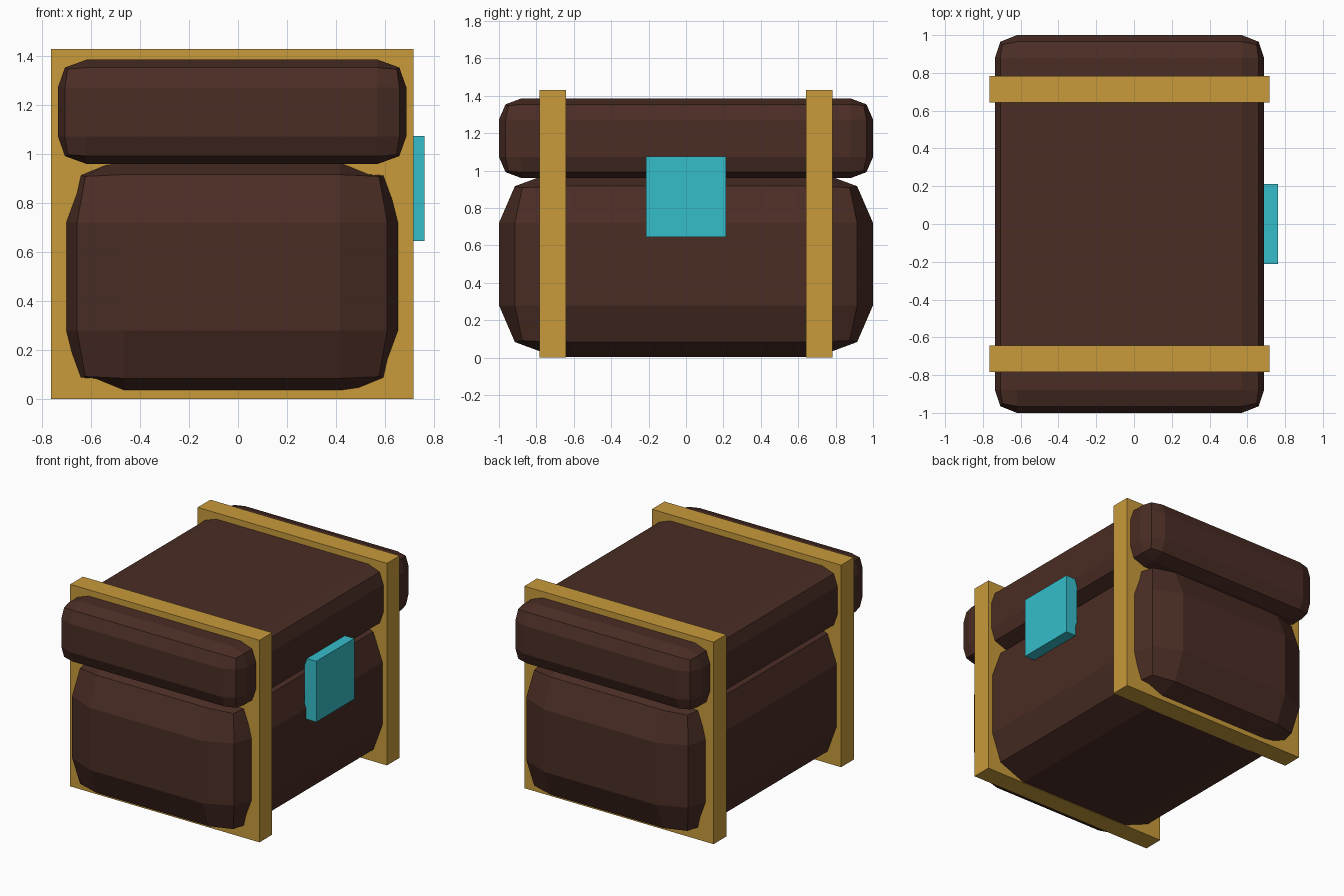
import bpy
import bmesh

cube = bpy.data.objects.get("Cube")
if cube:
    bpy.data.objects.remove(cube, do_unlink=True)


def make_material(name, rgb):
    mat = bpy.data.materials.new(name)
    mat.use_nodes = True
    colour = (*rgb, 1.0)
    mat.diffuse_color = colour
    mat.node_tree.nodes["Principled BSDF"].inputs["Base Color"].default_value = colour
    return mat


brown = make_material("dark brown wood", (0.069, 0.026, 0.018))
gold = make_material("gold band", (0.578, 0.323, 0.043))
cyan = make_material("cyan latch", (0.036, 0.515, 0.59))

MID_X = -0.024  # the latch sticks out on one side, so the box sits off centre


def finish(name, bm, mat):
    bmesh.ops.recalc_face_normals(bm, faces=bm.faces)
    mesh = bpy.data.meshes.new(name)
    bm.to_mesh(mesh)
    bm.free()
    mesh.materials.append(mat)
    obj = bpy.data.objects.new(name, mesh)
    bpy.context.collection.objects.link(obj)
    return obj


def box(name, low, high, mat):
    bm = bmesh.new()
    bmesh.ops.create_cube(bm, size=1)
    for v in bm.verts:
        v.co = [l + (c + 0.5) * (h - l) for c, l, h in zip(v.co, low, high)]
    return finish(name, bm, mat)


def rounded_box(name, centre, half, inner, edge, corner, mat):
    """Cube with three segments per side; edges and corners are pulled inward.
    inner = offset of the flat faces' borders, edge/corner = shrink per axis."""
    bm = bmesh.new()
    bmesh.ops.create_cube(bm, size=2)
    bmesh.ops.subdivide_edges(bm, edges=bm.edges[:], cuts=2, use_grid_fill=True)
    for v in bm.verts:
        outer = [abs(c) > 0.9 for c in v.co]
        shrink = {1: (1, 1, 1), 2: edge, 3: corner}[sum(outer)]
        place = []
        for i in range(3):
            size = half[i] * shrink[i] if outer[i] else inner[i]
            place.append(centre[i] + (size if v.co[i] > 0 else -size))
        v.co = place
    return finish(name, bm, mat)


# Chest body and lid
rounded_box("chest_body", (MID_X, 0, 0.5), (0.706, 1.0, 0.496), (0.44, 0.70, 0.22),
            (0.898, 0.915, 0.84), (0.85, 0.875, 0.825), brown)
rounded_box("chest_lid", (MID_X, 0, 1.173), (0.712, 1.0, 0.213), (0.595, 0.88, 0.1),
            (0.96, 0.965, 0.85), (0.945, 0.95, 0.82), brown)

# Bands wrapped round both ends
for name, y in (("front_band", -0.713), ("back_band", 0.713)):
    box(name, (-0.765, y - 0.071, 0), (0.717, y + 0.071, 1.43), gold)

# Latch plate across the seam
box("latch", (0.67, -0.213, 0.645), (0.762, 0.213, 1.075), cyan)
